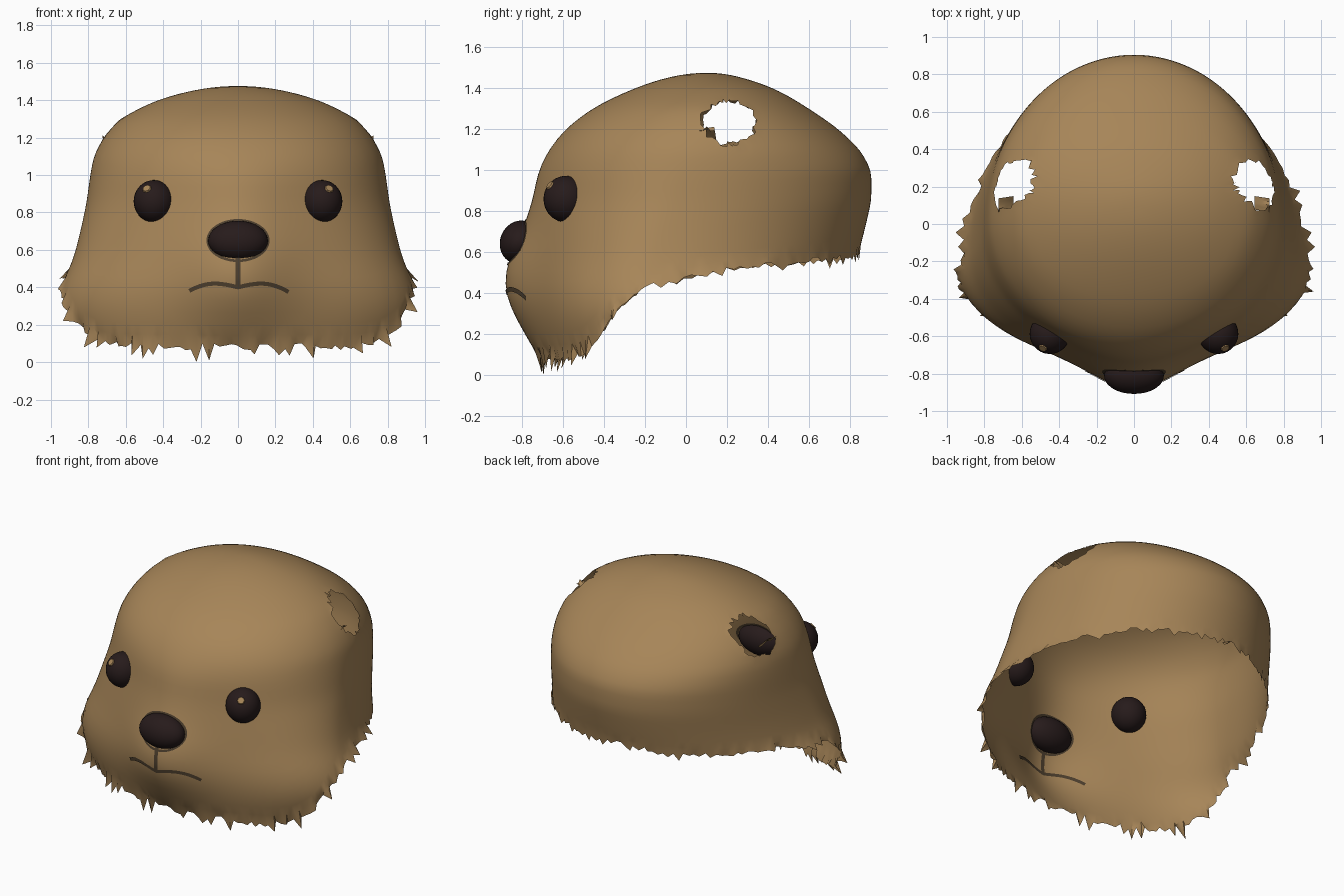
import bpy, bmesh, math, random
from mathutils import Vector, Matrix
from mathutils.bvhtree import BVHTree

random.seed(4)
cube = bpy.data.objects.get("Cube")
if cube:
    bpy.data.objects.remove(cube, do_unlink=True)


def material(name, rgb):
    m = bpy.data.materials.new(name)
    m.use_nodes = True
    m.diffuse_color = (*rgb, 1)
    bsdf = next(n for n in m.node_tree.nodes if n.type == 'BSDF_PRINCIPLED')
    bsdf.inputs["Base Color"].default_value = (*rgb, 1)
    bsdf.inputs["Roughness"].default_value = 0.8
    return m


FUR = material("brown fur", (0.385, 0.235, 0.098))
DARK = material("dark eye and nose", (0.02, 0.011, 0.011))
MOUTH = material("mouth line", (0.075, 0.05, 0.027))


def finish(bm, name, mat, angle=60):
    mesh = bpy.data.meshes.new(name)
    bm.to_mesh(mesh)
    bm.free()
    mesh.materials.append(mat)
    ob = bpy.data.objects.new(name, mesh)
    bpy.context.collection.objects.link(ob)
    bpy.ops.object.select_all(action='DESELECT')
    ob.select_set(True)
    bpy.context.view_layer.objects.active = ob
    bpy.ops.object.shade_smooth_by_angle(angle=math.radians(angle))


def lookup(table, key):
    """Linear interpolation in rows whose first entry rises."""
    for a, b in zip(table, table[1:]):
        if key <= b[0]:
            t = max(0, (key - a[0]) / (b[0] - a[0]))
            return [p + (q - p) * t for p, q in zip(a[1:], b[1:])]
    return table[-1][1:]


# Head cross-sections: height, half width, centre y, front y, back y, muzzle bulge
TOP = 1.477
SECTIONS = [
    (0, .85, -.2, -.67, .75, 0), (.2, .94, -.2, -.785, .78, .06),
    (.3, .965, -.2, -.845, .8, .1), (.42, .94, -.2, -.89, .82, .14),
    (.55, .88, -.17, -.875, .83, .14), (.7, .842, -.12, -.8, .87, .08),
    (.85, .81, -.05, -.75, .905, .05), (1, .79, 0, -.72, .905, .03),
    (1.1, .772, .03, -.67, .85, .01), (1.2, .72, .06, -.59, .745, 0),
    (1.3, .63, .08, -.46, .6, 0), (1.4, .43, .1, -.25, .425, 0),
    (1.45, .25, .1, -.1, .28, 0), (TOP, 0, .1, .1, .1, 0)]
# Lower rim height by degrees away from the front
RIM = [(0, .08), (45, .09), (55, .11), (65, .19), (75, .31), (90, .44),
       (110, .515), (140, .56), (180, .605)]


def polar(z):
    return -math.acos(min(1, max(0, z / TOP)))


POLAR_SECTIONS = [(polar(r[0]), *r[1:]) for r in SECTIONS]


def skin(angle, z):
    rx, cy, front, back, bulge = lookup(POLAR_SECTIONS, polar(z))
    x, c = rx * math.sin(angle), math.cos(angle)
    if c > 0:
        y = cy + (front + bulge - cy) * c - bulge * math.exp(-(x / .3) ** 2) * c
    else:
        y = cy - (back - cy) * c
    return Vector((x, y, z))


# Head shell: columns run from the rim up to the crown
COLS, ROWS = 180, 36
bm = bmesh.new()
columns = []
for i in range(COLS):
    angle = math.tau * i / COLS
    rim = lookup(RIM, math.degrees(min(angle, math.tau - angle)))[0]
    low = math.asin(rim / TOP)
    col = []
    for j in range(ROWS):
        t = low + (math.pi / 2 - low) * j / ROWS
        col.append(bm.verts.new(skin(angle, TOP * math.sin(t))))
    columns.append(col)
crown = bm.verts.new((0, .1, TOP))
for a, b in zip(columns, columns[1:] + columns[:1]):
    for j in range(ROWS - 1):
        bm.faces.new((a[j], b[j], b[j + 1], a[j + 1]))
    bm.faces.new((a[-1], b[-1], crown))
inner = [v for v in bm.verts if not v.is_boundary]
for _ in range(3):
    bmesh.ops.smooth_vert(bm, verts=inner, factor=.5, use_axis_x=True,
                          use_axis_y=True, use_axis_z=True)

# Ragged fur tufts along the rim
for i, col in enumerate(columns):
    out = Vector((col[0].co.x, col[0].co.y + .1, 0)).normalized()
    side = abs(out.x) ** 3 if out.y < .5 else 0
    tuft = random.uniform(-.02, .02)
    if i % 2 and random.random() < .8:
        tuft = .01 + .075 * random.random() ** 1.5
    if out.y > -.2:
        tuft *= .65
    col[0].co += out * tuft * side * .9 - Vector((0, 0, tuft * (1 - .45 * side)))
    col[0].co.x += random.uniform(-.01, .01)

bmesh.ops.triangulate(bm, faces=bm.faces[:])

# Torn ear openings
HOLE_Y, HOLE_Z, HOLE_RY, HOLE_RZ = .21, 1.235, .14, .11


def hole_offset(p):
    return Vector(((p.y - HOLE_Y) / HOLE_RY, (p.z - HOLE_Z) / HOLE_RZ))


old_edge = {v for v in bm.verts if v.is_boundary}
bmesh.ops.delete(bm, geom=[f for f in bm.faces
                           if hole_offset(f.calc_center_median()).length < 1],
                 context='FACES')
for v in bm.verts:
    if v.is_boundary and v not in old_edge:
        d = hole_offset(v.co)
        d *= random.uniform(.84, 1.08) / d.length
        z = HOLE_Z + d.y * HOLE_RZ
        y = HOLE_Y + d.x * HOLE_RY
        rx, cy, front, back, _ = lookup(POLAR_SECTIONS, polar(z))
        depth = (back - cy) if y > cy else (cy - front)
        x = rx * math.sqrt(max(0, 1 - ((y - cy) / depth) ** 2))
        v.co = (math.copysign(x, v.co.x), y, z)
bmesh.ops.recalc_face_normals(bm, faces=bm.faces[:])
tree = BVHTree.FromBMesh(bm)
finish(bm, "head_shell", FUR)


# Curled scraps of fur at the lower front of each ear opening
def ear_scrap(name, side):
    bm = bmesh.new()
    rows = []
    for i in range(5):
        y = .065 + .018 * i
        rows.append([bm.verts.new((side * (.725 - .04 * k), y + .006 * k,
                                   1.2 - .03 * k + random.uniform(-.015, .015)))
                     for k in range(3)])
    for a, b in zip(rows, rows[1:]):
        for k in range(2):
            bm.faces.new((a[k], b[k], b[k + 1], a[k + 1]))
    finish(bm, name, FUR, 40)


def ball(name, centre, radii, tilt=0):
    bm = bmesh.new()
    bmesh.ops.create_uvsphere(bm, u_segments=28, v_segments=18, radius=1)
    bm.transform(Matrix.Translation(centre) @ Matrix.Rotation(tilt, 4, 'X')
                 @ Matrix.Diagonal((*radii, 1)))
    finish(bm, name, DARK)


# Eyes with small glints, mirrored
for side, label in ((1, "left"), (-1, "right")):
    ear_scrap(label + "_ear_scrap", side)
    centre = Vector((side * .45, -.587, .86))
    ball(label + "_eye", centre, (.108, .108, .113))
    aim = Vector((side * .33, -.68, .6)).normalized()
    bm = bmesh.new()
    bmesh.ops.create_cone(bm, cap_ends=True, segments=8, radius1=.025,
                          radius2=.021, depth=.008)
    bm.transform(Matrix.Translation(centre + aim * .11)
                 @ aim.to_track_quat('Z', 'Y').to_matrix().to_4x4())
    finish(bm, label + "_eye_glint", FUR, 30)

# Nose
ball("nose", (0, -.812, .65), (.16, .095, .107), math.radians(-22))


# Painted lines that follow the face, seen from outside and inside
def line_on_face(name, path, half):
    bm = bmesh.new()
    path = [Vector(p) for p in path]
    for offset in (-.005, .004):
        previous = None
        for i, p in enumerate(path):
            along = path[min(i + 1, len(path) - 1)] - path[max(i - 1, 0)]
            across = Vector((-along.y, along.x)).normalized() * half
            pair = []
            for q in (p - across, p + across):
                hit = tree.ray_cast(Vector((q.x, -3, q.y)), Vector((0, 1, 0)))[0]
                pair.append(bm.verts.new(hit + Vector((0, offset, 0))))
            if previous:
                bm.faces.new((previous[0], pair[0], pair[1], previous[1]))
            previous = pair
    finish(bm, name, MOUTH)


smile = []
for i in range(-26, 28):
    x = i / 100
    smile.append((x, .4 + .02 * math.sin(min(abs(x) / .13, 1) * math.pi / 2)
                  - 2 * max(0, abs(x) - .12) ** 2))
line_on_face("mouth", smile, .011)
line_on_face("lip_groove", [(0, .39 + .02 * k) for k in range(10)], .013)
line_on_face("nose_outline", [(.162 * math.sin(math.tau * k / 48),
                               .65 + .108 * math.cos(math.tau * k / 48))
                              for k in range(49)], .007)
